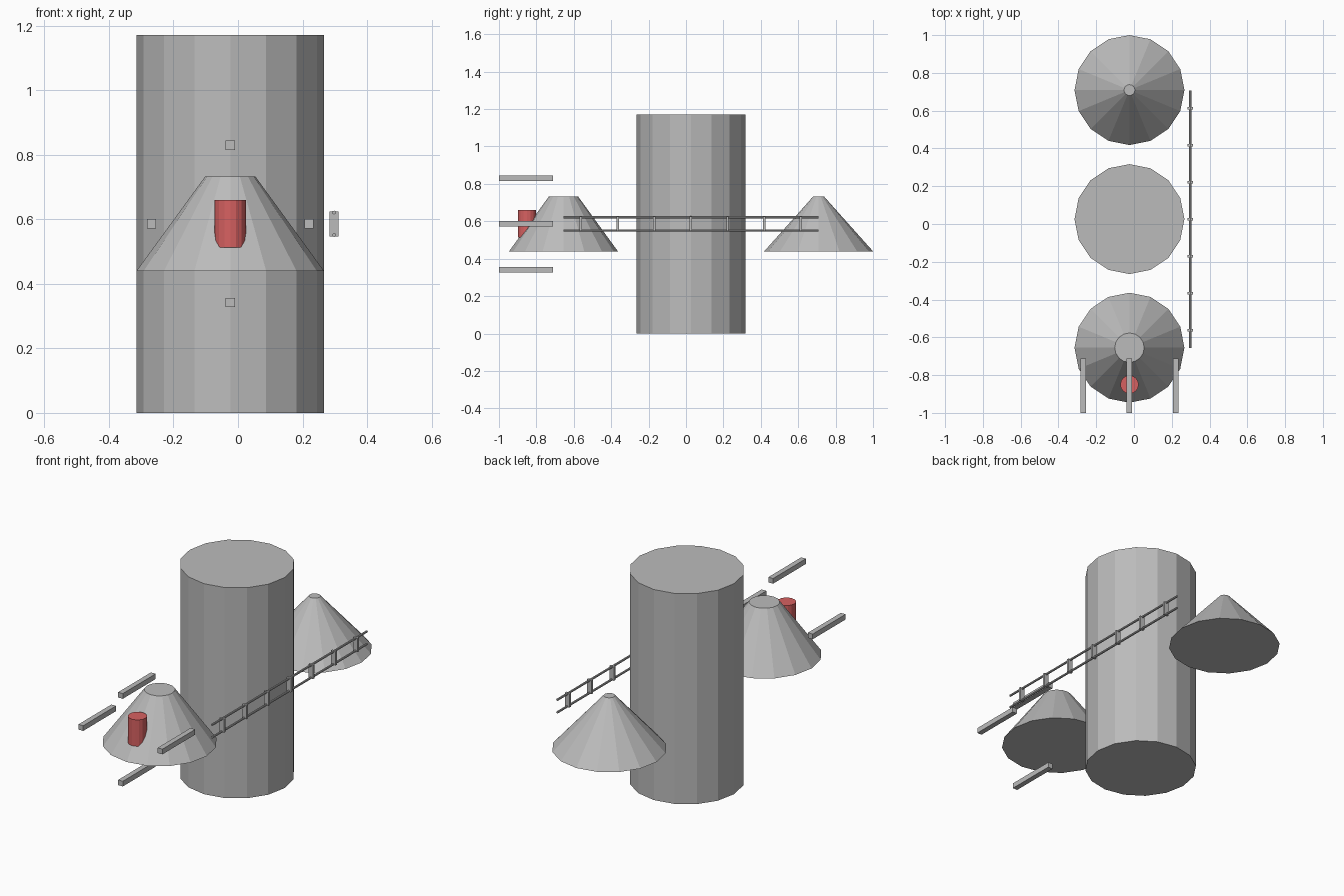
import bpy
from math import pi

cube = bpy.data.objects.get("Cube")
if cube:
    bpy.data.objects.remove(cube, do_unlink=True)


def material(name, colour):
    m = bpy.data.materials.new(name)
    m.use_nodes = True
    m.diffuse_color = colour
    m.node_tree.nodes["Principled BSDF"].inputs["Base Color"].default_value = colour
    return m


GREY = material("light grey", (0.5, 0.5, 0.5, 1))
RED = material("soft red", (0.68, 0.12, 0.12, 1))

X = -0.024      # shared centre line of the large parts
MID = 0.586     # shared mid height
RADIUS = 0.291  # radius of the large parts
FRONT_Y, MID_Y, BACK_Y = -0.655, 0.026, 0.709


def finish(name, mat):
    obj = bpy.context.object
    obj.name = name
    obj.data.materials.append(mat)
    return obj


def cone(name, loc, r1, r2, depth, mat=GREY, sides=16, rot=(0, 0, 0)):
    bpy.ops.mesh.primitive_cone_add(vertices=sides, radius1=r1, radius2=r2,
                                    depth=depth, location=loc, rotation=rot)
    return finish(name, mat)


def box(name, loc, size):
    bpy.ops.mesh.primitive_cube_add(size=1, location=loc)
    bpy.context.object.scale = size
    bpy.ops.object.transform_apply(location=False, rotation=False, scale=True)
    return finish(name, GREY)


# Main body and the two end cones
cone("body", (X, MID_Y, MID), RADIUS, RADIUS, 2 * MID)
cone("front_cone", (X, FRONT_Y, MID), RADIUS, 0.078, 0.293)
cone("back_cone", (X, BACK_Y, MID), RADIUS, 0.029, 0.293)

# Red peg sunk into the front cone
cone("red_peg", (X, -0.85, MID), 0.0485, 0.0485, 0.147, RED)

# Four bars around the front cone
for name, dx, dz in (("left_bar", 1, 0), ("right_bar", -1, 0),
                     ("upper_bar", 0, 1), ("lower_bar", 0, -1)):
    box(name, (X + dx * 0.244, -0.8555, MID + dz * 0.244), (0.029, 0.289, 0.029))

# Ladder on the left side: two round rails and evenly spaced rungs
LADDER_X = 0.298
for name, side in (("upper_rail", 1), ("lower_rail", -1)):
    cone(name, (LADDER_X, MID_Y, MID + side * 0.035), 0.006, 0.006,
         BACK_Y - FRONT_Y, sides=8, rot=(pi / 2, 0, 0))
for i in range(7):
    box(f"rung_{i + 1}", (LADDER_X, MID_Y + (i - 3) * 0.196, MID), (0.028, 0.013, 0.077))
